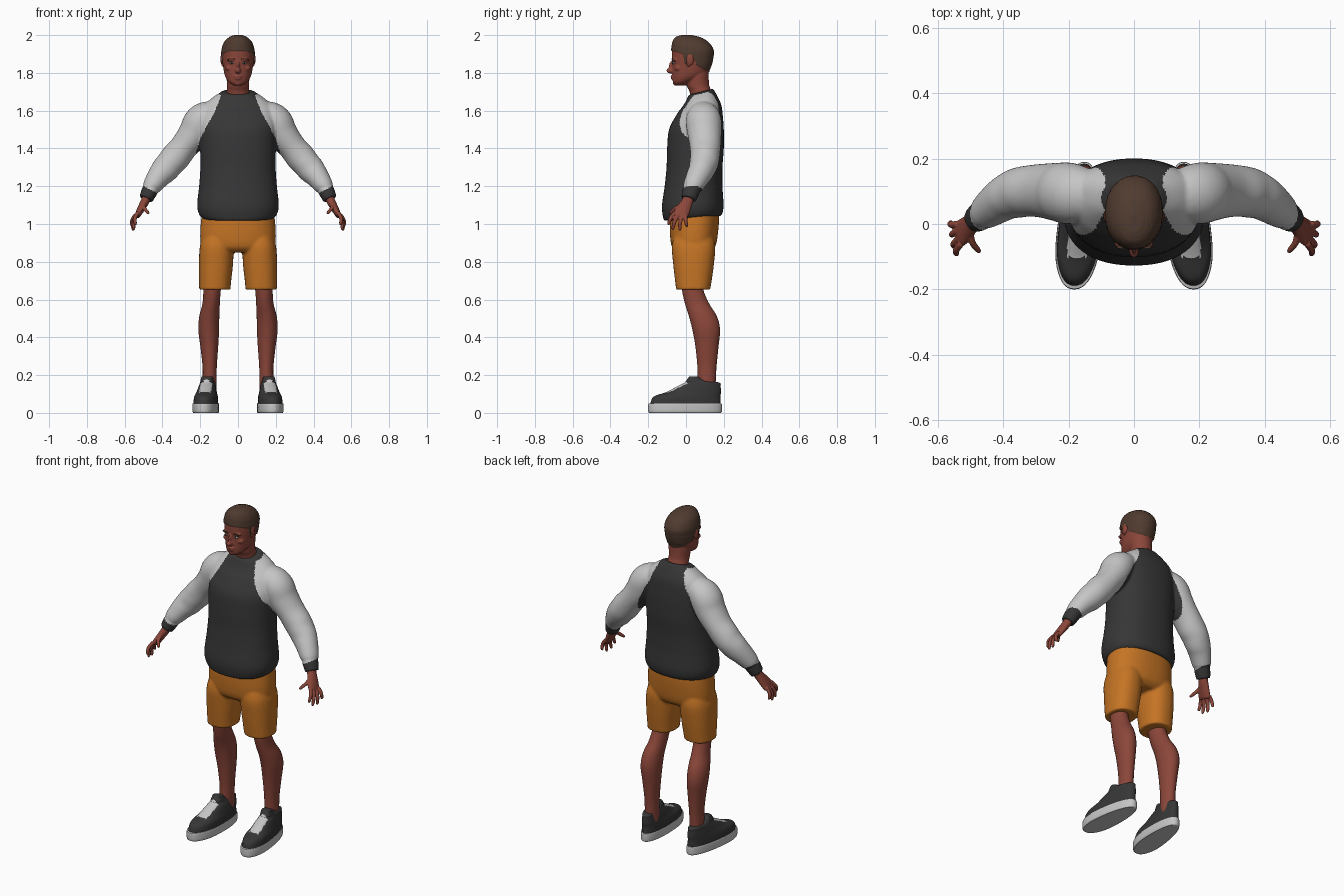
import bpy, bmesh, math
from math import cos, sin, pi
from mathutils import Vector, Matrix

cube = bpy.data.objects.get("Cube")
if cube:
    bpy.data.objects.remove(cube, do_unlink=True)


def material(name, *rgb):
    m = bpy.data.materials.new(name)
    m.use_nodes = True
    m.diffuse_color = (*rgb, 1)
    m.node_tree.nodes["Principled BSDF"].inputs["Base Color"].default_value = (*rgb, 1)
    return m


SKIN = material("brown skin", .26, .062, .042)
HAIR = material("dark brown hair", .08, .044, .029)
DARK = material("charcoal cloth", .037, .037, .037)
LIGHT = material("light grey cloth", .56, .56, .56)
ORANGE = material("orange cloth", .56, .175, .018)
EYE = material("eye white", .5, .47, .44)
PUPIL = material("pupil dark", .02, .015, .012)


def lerp_table(table, t):
    """Piecewise linear lookup in (key, value) pairs."""
    if t <= table[0][0]:
        return table[0][1]
    for (k0, v0), (k1, v1) in zip(table, table[1:]):
        if t <= k1:
            return v0 + (v1 - v0) * (t - k0) / (k1 - k0)
    return table[-1][1]


def smooth_path(keys, steps):
    """Catmull-Rom interpolation of ring tuples."""
    ext = [keys[0], *keys, keys[-1]]
    out = []
    for p0, p1, p2, p3 in zip(ext, ext[1:], ext[2:], ext[3:]):
        for s in range(steps):
            t = s / steps
            out.append([b + .5 * t * (c - a + t * (2*a - 5*b + 4*c - d + t * (3*(b - c) + d - a)))
                        for a, b, c, d in zip(p0, p1, p2, p3)])
    return out + [list(keys[-1])]


def loft(bm, keys, side=1, n=32, power=2, flat=True, steps=5):
    """Skin rings (x, y, z, half width, half depth); flat rings stay level."""
    path = smooth_path([(side * k[0], *k[1:]) for k in keys], steps)
    loops, Y = [], Vector((0, 1, 0))
    for i, (x, y, z, a, b) in enumerate(path):
        ahead, behind = path[min(i + 1, len(path) - 1)], path[max(i - 1, 0)]
        t = Vector((0, 0, 1)) if flat else (Vector(ahead[:3]) - Vector(behind[:3])).normalized()
        v = (Y - t * Y.dot(t)).normalized()
        u = v.cross(t)
        loop = []
        for j in range(n):
            c, s = cos(2 * pi * j / n), sin(2 * pi * j / n)
            c, s = (math.copysign(abs(q) ** (2 / power), q) for q in (c, s))
            loop.append(bm.verts.new(Vector((x, y, z)) + u * (a * c) + v * (b * s)))
        loops.append(loop)
    for l0, l1 in zip(loops, loops[1:]):
        for j in range(n):
            k = (j + 1) % n
            bm.faces.new((l0[j], l0[k], l1[k], l1[j]))
    bm.faces.new(loops[0][::-1])
    bm.faces.new(loops[-1])
    return [v for l in loops for v in l]


def ball(bm, centre, radii, side=1):
    x, y, z = centre
    bmesh.ops.create_uvsphere(bm, u_segments=20, v_segments=12, radius=1,
                              matrix=Matrix.Translation((side * x, y, z)) @ Matrix.Diagonal((*radii, 1)))


def finish(name, bm, mats, rule=None, voxel=0, relax=3, angle=45):
    """Make an object; optionally fuse its shells, then colour faces by rule."""
    bmesh.ops.recalc_face_normals(bm, faces=bm.faces)
    mesh = bpy.data.meshes.new(name)
    bm.to_mesh(mesh)
    bm.free()
    ob = bpy.data.objects.new(name, mesh)
    bpy.context.collection.objects.link(ob)
    if voxel:
        mod = ob.modifiers.new("fuse", "REMESH")
        mod.mode, mod.voxel_size = "VOXEL", voxel
        mod = ob.modifiers.new("relax", "SMOOTH")
        mod.factor, mod.iterations = .5, relax
        bpy.context.view_layer.update()
        graph = bpy.context.evaluated_depsgraph_get()
        mesh = bpy.data.meshes.new_from_object(ob.evaluated_get(graph))
        ob.modifiers.clear()
        ob.data = mesh
        mesh.name = name
    mesh.materials.clear()
    for m in mats:
        mesh.materials.append(m)
    for f in mesh.polygons:
        f.material_index = int(rule(f.center, f.normal)) if rule else 0
    mesh.shade_smooth()
    mesh.set_sharp_from_angle(angle=math.radians(angle))
    return ob


# Sweater: torso and sleeves fused, raglan panels and cuffs by rule
bm = bmesh.new()
torso = [(0, .035, 1.03, .185, .15), (0, .036, 1.05, .205, .158), (0, .036, 1.1, .216, .163),
         (0, .04, 1.2, .206, .153), (0, .045, 1.3, .199, .148), (0, .05, 1.4, .2, .15),
         (0, .055, 1.5, .203, .145), (0, .07, 1.57, .2, .125), (0, .082, 1.62, .185, .106),
         (0, .083, 1.66, .145, .085), (0, .08, 1.69, .1, .07), (0, .08, 1.7, .086, .062)]
for v in loft(bm, torso, n=64, power=2.25):
    z = v.co.z
    if z < 1.12:
        v.co.z += (v.co.y - .04) * (1.12 - z)
    elif z > 1.6:
        v.co.z += (v.co.y - .08) * (z - 1.6) * 2.5
arm = [(.1, .09, 1.6, .05, .06), (.16, .092, 1.575, .077, .085), (.2, .094, 1.54, .088, .094),
       (.232, .098, 1.48, .084, .09), (.285, .102, 1.41, .074, .082), (.33, .1, 1.355, .078, .078),
       (.36, .094, 1.32, .074, .076), (.39, .082, 1.285, .072, .069), (.42, .063, 1.25, .062, .063),
       (.455, .037, 1.2, .05, .053), (.464, .03, 1.183, .041, .045), (.469, .026, 1.172, .043, .046),
       (.488, .013, 1.132, .037, .04)]
for side in (1, -1):
    loft(bm, arm, side, flat=False)
seam = [(1.38, .222), (1.45, .2), (1.52, .165), (1.6, .12), (1.68, .09)]


def is_sleeve(c, n):
    x = abs(c.x)
    if x > .4 and (x - .465) * .45 - (c.z - 1.183) * .9 > 0:
        return False
    return x > lerp_table(seam, c.z) and c.z < 1.69 + .25 * (c.y - .08)


finish("sweater", bm, [DARK, LIGHT], is_sleeve, voxel=.007, angle=60)

# Shorts: hips and two leg tubes fused
bm = bmesh.new()
loft(bm, [(0, .04, .85, .15, .085), (0, .04, .88, .193, .115), (0, .042, .95, .2, .127),
          (0, .045, 1.05, .192, .13), (0, .04, 1.1, .18, .12)], n=48, power=2.3)
for side in (1, -1):
    loft(bm, [(.123, .038, .652, .083, .09), (.121, .039, .7, .085, .097), (.117, .04, .78, .09, .107),
              (.112, .04, .88, .09, .115), (.1, .04, .95, .08, .1)], side, power=2.3)
finish("shorts", bm, [ORANGE], voxel=.008, relax=2, angle=50)

# Head: skull, jaw, neck and facial features fused, hair area raised
bm = bmesh.new()
loft(bm, [(0, .085, 1.64, .066, .055), (0, .077, 1.7, .06, .058), (0, .063, 1.735, .058, .06),
          (0, .06, 1.79, .062, .06), (0, .06, 1.84, .06, .06)])
loft(bm, [(0, -.032, 1.733, .024, .026), (0, -.02, 1.75, .048, .049), (0, .005, 1.775, .065, .076),
          (0, .02, 1.8, .073, .092), (0, .03, 1.84, .08, .102), (0, .033, 1.88, .084, .108),
          (0, .034, 1.92, .084, .109), (0, .024, 1.96, .071, .093), (0, .01, 1.985, .047, .065),
          (0, .002, 1.996, .02, .028)], n=40, power=2.1)
ball(bm, (0, -.078, 1.812), (.015, .026, .016))
ball(bm, (0, -.072, 1.835), (.009, .019, .03))
ball(bm, (0, -.066, 1.782), (.024, .016, .007))
ball(bm, (0, -.064, 1.769), (.022, .016, .007))
ball(bm, (0, -.055, 1.745), (.02, .014, .012))
for side in (1, -1):
    ball(bm, (.033, -.06, 1.869), (.027, .016, .009), side)
    ball(bm, (.045, -.04, 1.825), (.022, .02, .016), side)
hairline = [(-.06, 1.915), (-.015, 1.9), (-.006, 1.85), (.012, 1.848), (.016, 1.885),
            (.045, 1.875), (.052, 1.845), (.13, 1.8)]


def is_hair(c, n=None):
    return c.z > lerp_table(hairline, c.y)


head = finish("head", bm, [SKIN, HAIR], is_hair, voxel=.0045, relax=2, angle=60)
for v in head.data.vertices:
    if is_hair(v.co):
        v.co += v.normal * .005

# Ears, eyes and brows
for side, label in ((1, "left"), (-1, "right")):
    bm = bmesh.new()
    ball(bm, (.083, .022, 1.872), (.01, .02, .032), side)
    ball(bm, (.08, .014, 1.848), (.008, .011, .014), side)
    finish(label + "_ear", bm, [SKIN])
    for part, mat, pos, size in (("eye", EYE, (.033, -.064, 1.852), (.013, .009, .0055)),
                                 ("pupil", PUPIL, (.033, -.07, 1.852), (.005, .0045, .005)),
                                 ("brow", HAIR, (.034, -.071, 1.873), (.019, .006, .004))):
        bm = bmesh.new()
        ball(bm, pos, size, side)
        finish(label + "_" + part, bm, [mat])

# Hands: palm, four fingers and a thumb
fingers = [((.53, -.06, 1.06), (.545, -.095, .995)), ((.535, -.041, 1.05), (.553, -.072, .97)),
           ((.539, -.02, 1.045), (.558, -.034, .965)), ((.541, 0, 1.05), (.564, .004, .985)),
           ((.502, -.015, 1.105), (.474, -.088, 1.055))]
for side, label in ((1, "left"), (-1, "right")):
    bm = bmesh.new()
    loft(bm, [(.48, .018, 1.15, .025, .029), (.492, .007, 1.12, .023, .03), (.508, -.008, 1.09, .021, .036),
              (.527, -.026, 1.055, .017, .042), (.533, -.031, 1.04, .012, .038)], side, 20, flat=False)
    for base, tip in fingers:
        a, b = Vector(base), Vector(tip)
        mid = (a + b) / 2 + Vector((.008, -.004, .003))
        r = .0105
        loft(bm, [(*a, r, r), (*mid, r, r), (*a.lerp(b, .9), r * .8, r * .8), (*b, r * .35, r * .35)],
             side, 10, flat=False, steps=3)
    finish(label + "_hand", bm, [SKIN], voxel=.0035, relax=2, angle=70)

# Lower legs and shoes
leg = [(.15, .11, .1, .036, .046), (.15, .11, .18, .037, .048), (.15, .111, .25, .038, .051),
       (.152, .111, .35, .047, .061), (.155, .107, .44, .055, .073), (.152, .09, .51, .053, .074),
       (.142, .058, .58, .046, .064), (.137, .036, .65, .046, .057), (.13, .035, .72, .05, .06)]
sole = [(0, -.005, 0, .067, .19), (0, -.005, .008, .072, .195), (0, -.005, .044, .072, .195),
        (0, -.005, .05, .07, .192)]
upper = [(0, -.003, .045, .068, .187), (0, .005, .085, .065, .177), (0, .04, .11, .058, .145),
         (0, .068, .14, .051, .115), (0, .085, .16, .045, .092), (0, .055, .17, .04, .055),
         (0, .04, .192, .033, .023)]


def bend_shoe(verts, side):
    """Narrow the heel and turn the toe slightly outward."""
    for v in verts:
        width = 1 - .8 * max(0, v.co.y + .1)
        v.co.x = side * (.167 - .08 * v.co.y) + v.co.x * width


for side, label in ((1, "left"), (-1, "right")):
    bm = bmesh.new()
    loft(bm, leg, side)
    finish(label + "_leg", bm, [SKIN])
    bm = bmesh.new()
    bend_shoe(loft(bm, sole, n=48, power=2.3, steps=3), side)
    finish(label + "_sole", bm, [LIGHT], angle=35)
    bm = bmesh.new()
    bend_shoe(loft(bm, upper, n=64, power=2.3, steps=6), side)

    def is_lace(c, n):
        across = abs(abs(c.x) - .167 + .08 * c.y)
        return -.1 < c.y < .005 and across < .031 and c.z > .09 and n.z > .2

    finish(label + "_shoe", bm, [DARK, LIGHT], is_lace, angle=60)
